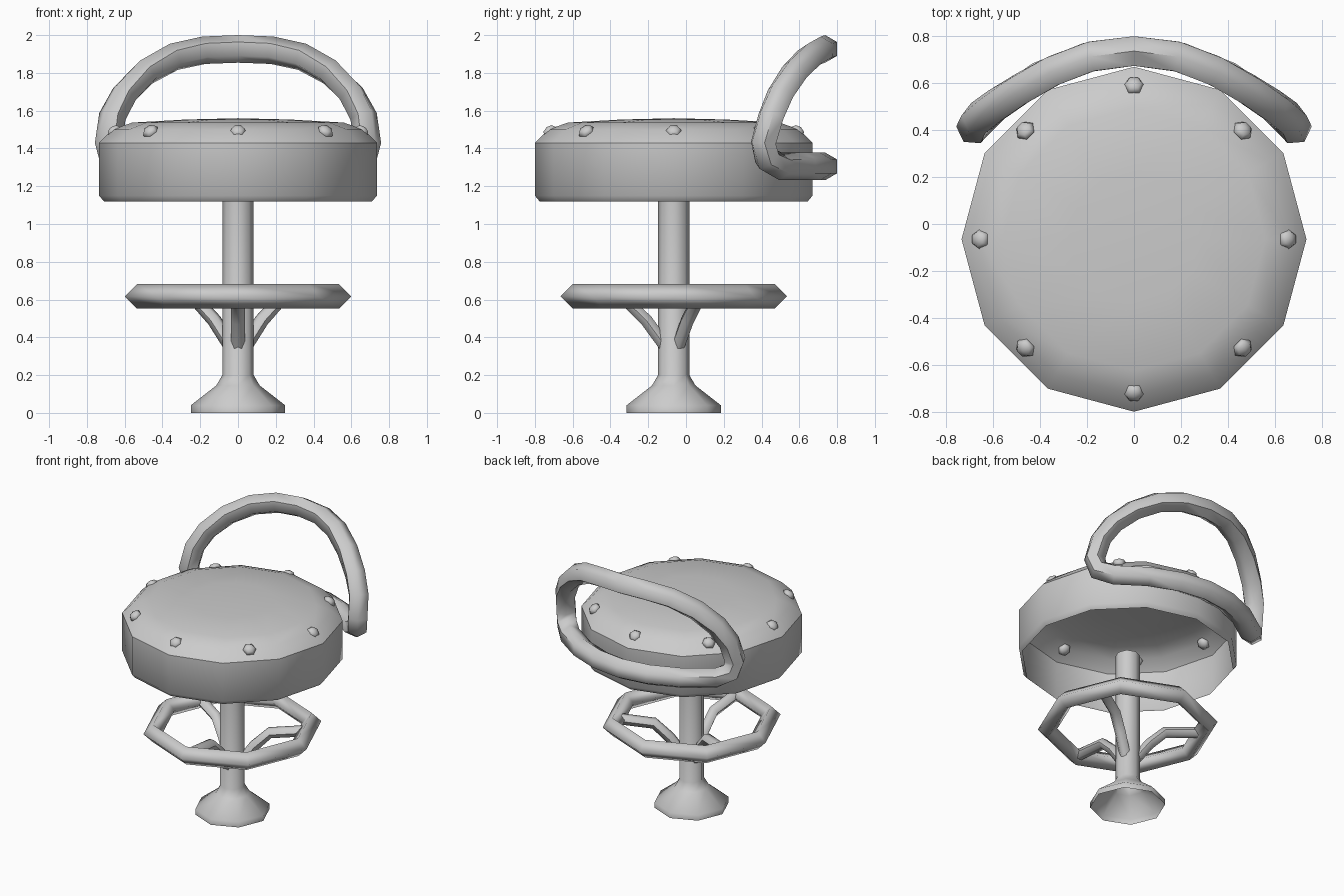
import bpy, bmesh, math
from mathutils import Vector, Matrix

cube = bpy.data.objects.get("Cube")
if cube:
    bpy.data.objects.remove(cube, do_unlink=True)

AXIS = Vector((0, -0.065, 0))   # vertical axis of the stool

grey = bpy.data.materials.new("plain_grey")
grey.use_nodes = True
grey.diffuse_color = (0.6, 0.6, 0.6, 1)
grey.node_tree.nodes["Principled BSDF"].inputs["Base Color"].default_value = (0.6, 0.6, 0.6, 1)


def finish(name, bm, angle):
    bmesh.ops.recalc_face_normals(bm, faces=bm.faces)
    mesh = bpy.data.meshes.new(name)
    bm.to_mesh(mesh)
    bm.free()
    mesh.materials.append(grey)
    obj = bpy.data.objects.new(name, mesh)
    bpy.context.collection.objects.link(obj)
    bpy.ops.object.select_all(action='DESELECT')
    obj.select_set(True)
    bpy.context.view_layer.objects.active = obj
    bpy.ops.object.shade_smooth_by_angle(angle=math.radians(angle))
    return obj


def polar(r, a, z):
    return AXIS + Vector((r * math.cos(a), r * math.sin(a), z))


def bridge(bm, a, b):
    n = len(a)
    for i in range(n):
        bm.faces.new((a[i], a[(i + 1) % n], b[(i + 1) % n], b[i]))


def lathe(name, profile, sides, angle):
    """Turn a (radius, height) profile about the axis; zero radius makes a tip."""
    bm = bmesh.new()
    rings = [[bm.verts.new(polar(r, math.tau * i / sides, z)) for i in range(sides)]
             for r, z in profile]
    for a, b in zip(rings, rings[1:]):
        bridge(bm, a, b)
    bmesh.ops.remove_doubles(bm, verts=bm.verts, dist=1e-5)
    return finish(name, bm, angle)


def radial(p):
    d = p - AXIS
    return Vector((d.x, d.y, 0)).normalized()


def sweep(name, path, radius, sides, ref, closed, twist=0.0, angle=60):
    """Sweep a polygon along a path; ref gives the section's first axis."""
    bm = bmesh.new()
    n = len(path)
    rings = []
    for i, p in enumerate(path):
        prev = path[i - 1] if closed or i else p
        nxt = path[(i + 1) % n] if closed or i < n - 1 else p
        t = (nxt - prev).normalized()
        u = ref(p)
        u = (u - t * u.dot(t)).normalized()
        v = t.cross(u)
        rings.append([bm.verts.new(p + radius * (u * math.cos(a) + v * math.sin(a)))
                      for a in (math.tau * k / sides + twist for k in range(sides))])
    for a, b in zip(rings, rings[1:]):
        bridge(bm, a, b)
    if closed:
        bridge(bm, rings[-1], rings[0])
    else:
        bm.faces.new(rings[0])
        bm.faces.new(rings[-1])
    return finish(name, bm, angle)


# Seat: open-bottomed shell with a shallow domed top
lathe("seat", [(0.71, 1.12), (0.735, 1.15), (0.735, 1.43), (0.665, 1.5),
               (0.56, 1.537), (0.28, 1.553), (0, 1.56)], 12, 40)

# Post with flared, hollow foot
lathe("post", [(0.25, 0), (0.25, 0.04), (0.115, 0.145), (0.083, 0.2),
               (0.083, 1.15), (0, 1.15)], 8, 50)

# Octagonal foot ring
ring = [polar(0.535, math.tau * i / 8, 0.617) for i in range(8)]
sweep("foot_ring", ring, 0.065, 4, radial, True, angle=95)

# Three bent struts from post to foot ring
STRUT = [(0.05, 0.36), (0.145, 0.49), (0.25, 0.59), (0.5, 0.615)]
for k, name in enumerate(("left_strut", "right_strut", "front_strut")):
    a = math.radians(30 + 120 * k)
    across = Vector((-math.sin(a), math.cos(a), 0))
    sweep(name, [polar(r, a, z) for r, z in STRUT], 0.038, 6, lambda p: across, False)

# Backrest: closed tube loop wrapped round the back of the seat
HALF = [(0.18, 0.715, 1.92), (0.34, 0.655, 1.885), (0.485, 0.575, 1.805),
        (0.6, 0.5, 1.69), (0.665, 0.45, 1.57), (0.685, 0.41, 1.43),
        (0.665, 0.43, 1.345), (0.59, 0.5, 1.305), (0.4, 0.63, 1.305), (0.2, 0.71, 1.305)]
loop = [Vector((0, 0.737, 1.927))] + [Vector(p) for p in HALF]
loop += [Vector((0, 0.737, 1.305))] + [Vector((-x, y, z)) for x, y, z in reversed(HALF)]
sweep("backrest", loop, 0.073, 6, radial, True, twist=math.pi / 6)

# Domed studs round the seat edge
for k in range(8):
    a = math.tau * k / 8
    bm = bmesh.new()
    bmesh.ops.create_uvsphere(bm, u_segments=6, v_segments=4, radius=0.045)
    place = (Matrix.Translation(polar(0.655, a, 1.49)) @ Matrix.Rotation(a, 4, 'Z')
             @ Matrix.Rotation(math.radians(38), 4, 'Y') @ Matrix.Diagonal((1, 1, 0.65, 1)))
    bmesh.ops.transform(bm, matrix=place, verts=bm.verts)
    finish(f"stud_{k + 1}", bm, 60)
